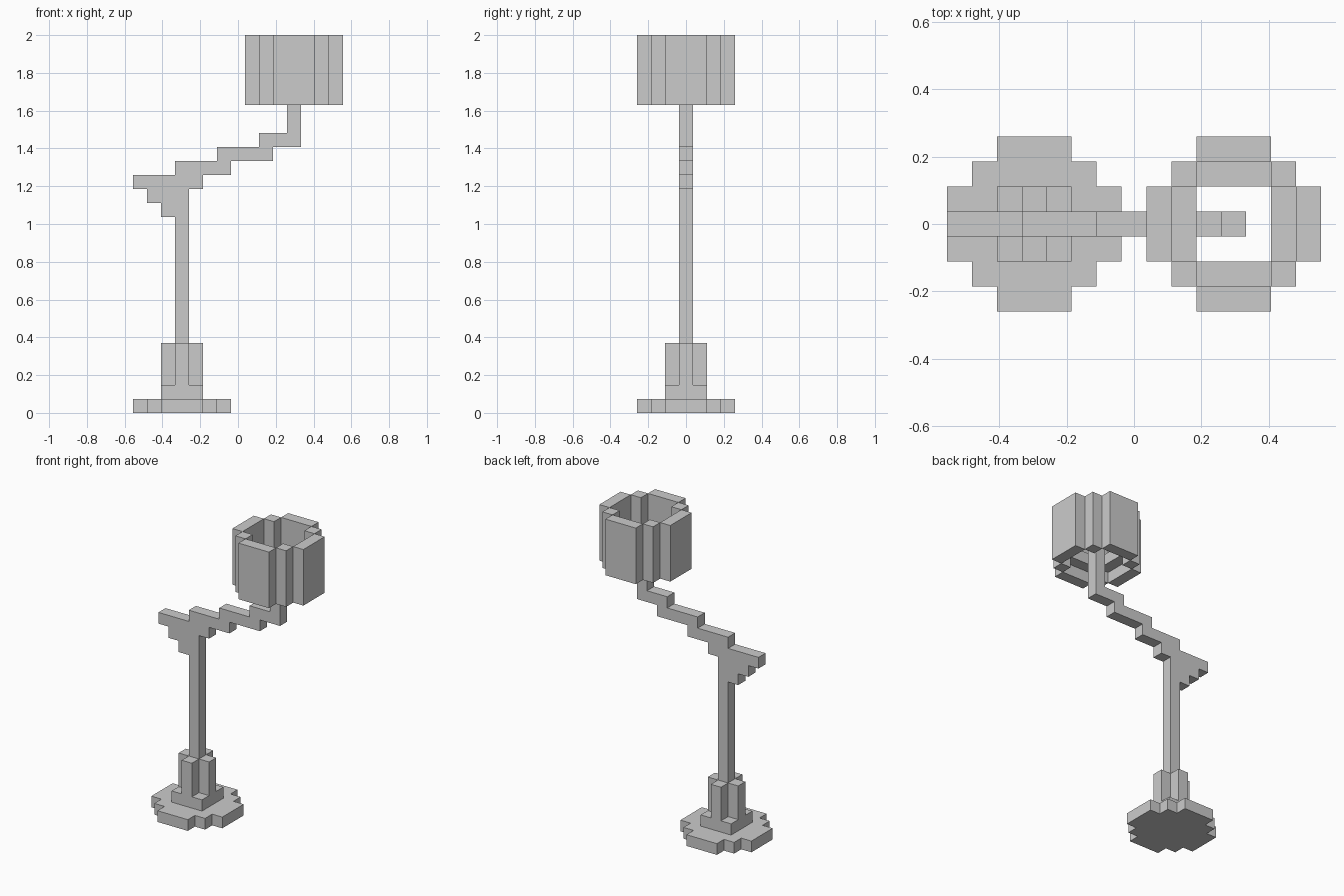
import bpy, bmesh
from mathutils import Matrix, Vector

if "Cube" in bpy.data.objects:
    bpy.data.objects.remove(bpy.data.objects["Cube"])

V = 2 / 27                      # grid unit: the lamp is 27 units tall
STAND_X, SHADE_X = -4, 4        # centres of stand and shade, in units


def finish(name, bm):
    bmesh.ops.recalc_face_normals(bm, faces=bm.faces)
    bm.transform(Matrix.Scale(V, 4))
    mesh = bpy.data.meshes.new(name)
    bm.to_mesh(mesh)
    bm.free()
    obj = bpy.data.objects.new(name, mesh)
    bpy.context.collection.objects.link(obj)
    return obj


def prism(name, points, depth):
    """Closed 3D outline extruded along a depth vector."""
    bm = bmesh.new()
    face = bm.faces.new([bm.verts.new(p) for p in points])
    ext = bmesh.ops.extrude_face_region(bm, geom=[face], use_keep_orig=True)
    bmesh.ops.translate(bm, vec=depth,
                        verts=[g for g in ext["geom"] if isinstance(g, bmesh.types.BMVert)])
    return finish(name, bm)


def stepped(name, quarter, cx, z0, z1):
    """Fourfold stepped plan: a quarter outline rotated about (cx, 0)."""
    pts, ring = list(quarter), []
    for _ in range(4):
        ring += pts
        pts = [(-y, x) for x, y in pts]
    prism(name, [(x + cx, y, z0) for x, y in ring], (0, 0, z1 - z0))


def ring_of_boxes(name, boxes, cx):
    """Boxes (x0, x1, y0, y1, z0, z1) repeated at four quarter turns."""
    bm = bmesh.new()
    for turn in range(4):
        rot = Matrix.Translation((cx, 0, 0)) @ Matrix.Rotation(turn * 1.57079632679, 4, 'Z')
        for x0, x1, y0, y1, z0, z1 in boxes:
            lo, hi = Vector((x0, y0, z0)), Vector((x1, y1, z1))
            mat = rot @ Matrix.Translation((lo + hi) / 2) @ Matrix.Diagonal((*(hi - lo), 1))
            bmesh.ops.create_cube(bm, size=1, matrix=mat)
    finish(name, bm)


# Stand: stepped round foot, square plinth, cross-shaped collar
stepped("foot", [(3.5, -1.5), (3.5, 1.5), (2.5, 1.5), (2.5, 2.5), (1.5, 2.5)], STAND_X, 0, 1)
stepped("plinth", [(1.5, 1.5)], STAND_X, 1, 2)
stepped("collar", [(1.5, -.5), (1.5, .5), (.5, .5)], STAND_X, 2, 5)

# Pole, rear bracket, stair-step arm and shade post in one side profile
profile = [(3, 5), (4, 5), (4, 16), (5, 16), (5, 17), (7, 17), (7, 18), (10, 18),
           (10, 19), (12, 19), (12, 24), (11, 24), (11, 20), (9, 20), (9, 19),
           (6, 19), (6, 18), (3, 18), (3, 17), (0, 17), (0, 16), (1, 16),
           (1, 15), (2, 15), (2, 14), (3, 14)]
prism("pole_and_arm", [(x - 7.5, -.5, z) for x, z in profile], (0, 1, 0))

# Open shade: wall panels with corner posts, and a ledge inside near the bottom
ring_of_boxes("shade_wall", [(2.5, 3.5, -1.5, 1.5, 22, 27),
                             (1.5, 2.5, 1.5, 2.5, 22, 27)], SHADE_X)
ring_of_boxes("shade_ledge", [(1.5, 2.5, -1.5, 1.5, 23, 24)], SHADE_X)
